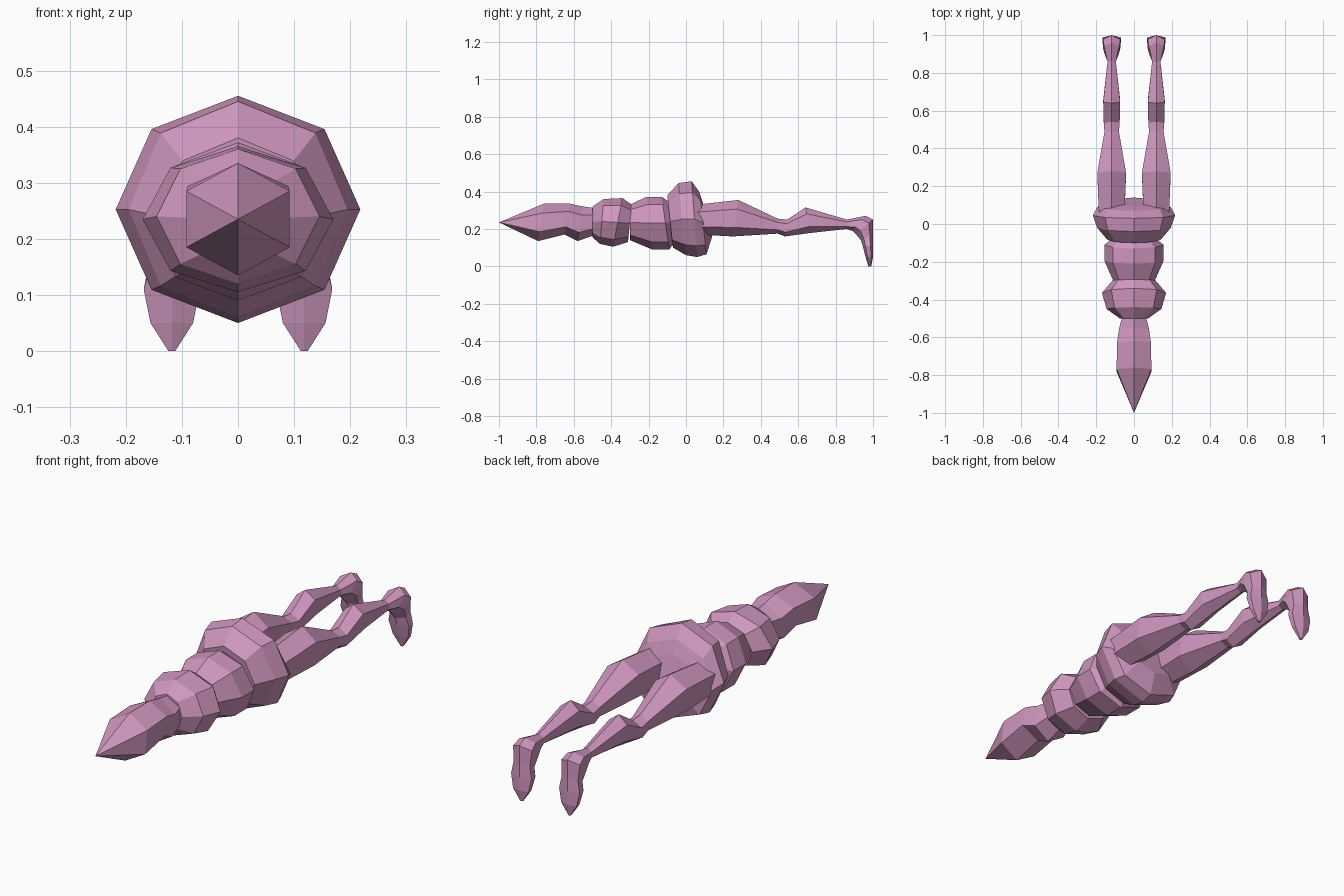
import bpy, bmesh, math

default = bpy.data.objects.get("Cube")
if default:
    bpy.data.objects.remove(default, do_unlink=True)

pink = bpy.data.materials.new("dusty pink")
pink.use_nodes = True
colour = (0.63, 0.31, 0.52, 1)
pink.diffuse_color = colour
pink.node_tree.nodes["Principled BSDF"].inputs["Base Color"].default_value = colour


def loft(name, sides, rings, x_mid=0.0, mirror=False):
    """Skin rings given as (top y, top z, bottom y, bottom z, half width)."""
    bm = bmesh.new()
    loops = []
    for ya, za, yb, zb, w in rings:
        loop = []
        widest = max(math.sin(2 * math.pi * i / sides) for i in range(sides))
        for i in range(sides):
            a = 2 * math.pi * i / sides
            t = (1 + math.cos(a)) / 2
            loop.append(bm.verts.new((x_mid + w * math.sin(a) / widest,
                                      yb + (ya - yb) * t, zb + (za - zb) * t)))
        loops.append(loop)
    for p, q in zip(loops, loops[1:]):
        for i in range(sides):
            j = (i + 1) % sides
            bm.faces.new((p[i], p[j], q[j], q[i]))
    bm.faces.new(loops[0])
    bm.faces.new(loops[-1])
    bmesh.ops.remove_doubles(bm, verts=bm.verts, dist=0.0005)
    bmesh.ops.recalc_face_normals(bm, faces=bm.faces)
    me = bpy.data.meshes.new(name)
    bm.to_mesh(me)
    bm.free()
    me.materials.append(pink)
    ob = bpy.data.objects.new(name, me)
    bpy.context.collection.objects.link(ob)
    if mirror:
        ob.modifiers.new("mirror", "MIRROR").use_mirror_merge = False
    return ob


# Pointed head
loft("head", 6, [
    (-1, .235, -1, .235, 0),
    (-.76, .335, -.79, .135, .092),
    (-.62, .335, -.65, .17, .09),
    (-.55, .32, -.58, .135, .08),
    (-.48, .31, -.48, .17, .06)])

# Body segments
loft("shoulders", 8, [
    (-.5, .32, -.5, .155, .075),
    (-.44, .36, -.46, .12, .145),
    (-.34, .365, -.39, .105, .17),
    (-.29, .33, -.31, .13, .115)])
loft("chest", 8, [
    (-.3, .33, -.3, .14, .11),
    (-.21, .372, -.18, .09, .157),
    (-.13, .372, -.09, .09, .157),
    (-.09, .345, -.06, .13, .11)])
loft("hips", 8, [
    (-.1, .38, -.07, .1, .14),
    (-.04, .445, .0, .06, .195),
    (.03, .455, .06, .05, .218),
    (.07, .4, .11, .065, .195),
    (.09, .34, .14, .16, .12)])

# Legs, bending down into the feet
loft("legs", 6, [
    (.06, .33, .06, .17, .068),
    (.28, .355, .25, .16, .076),
    (.49, .255, .49, .175, .038),
    (.54, .25, .53, .16, .042),
    (.64, .315, .66, .178, .045),
    (.86, .25, .86, .2, .022),
    (.96, .27, .89, .19, .04),
    (1, .25, .91, .17, .046),
    (1, .17, .935, .14, .04),
    (1, .11, .945, .11, .05),
    (1, .05, .96, .05, .038),
    (.99, 0, .975, 0, .006)], x_mid=.118, mirror=True)
